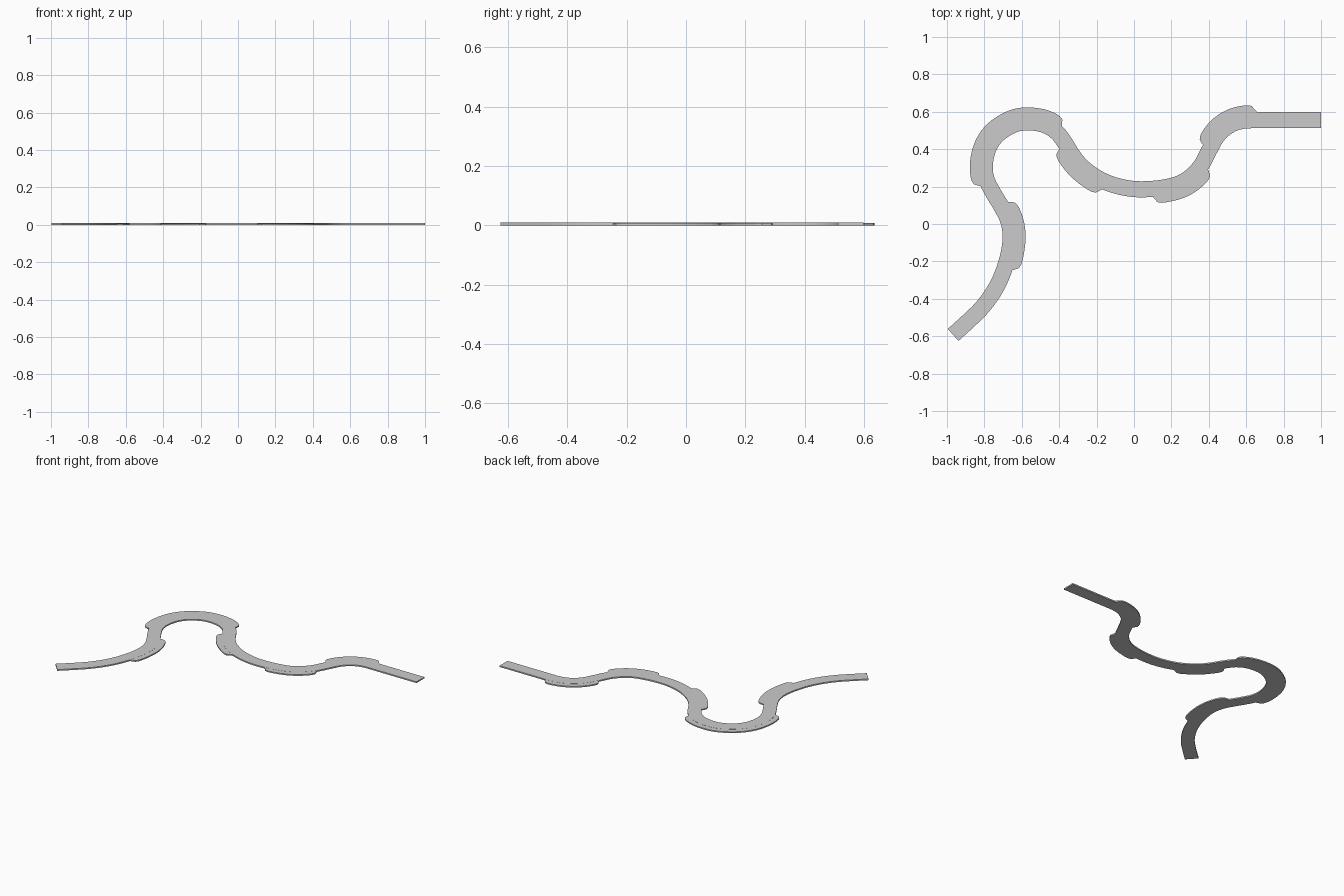
import bpy, bmesh, math
from mathutils import Vector

if "Cube" in bpy.data.objects:
    bpy.data.objects.remove(bpy.data.objects["Cube"])

HALF = 0.043      # half road width
CURB = 0.034      # curb width
PATH = [(1, .555), (.8, .555), (.63, .555), (.585, .552), (.53, .537), (.475, .502),
        (.435, .455), (.40, .39), (.36, .315), (.305, .255), (.25, .22), (.185, .2),
        (.1, .188), (0, .187), (-.1, .206), (-.19, .243), (-.275, .304), (-.33, .37),
        (-.37, .435), (-.415, .492), (-.48, .53), (-.56, .543), (-.64, .532),
        (-.728, .478), (-.779, .403), (-.798, .31), (-.787, .235), (-.752, .165),
        (-.71, .095), (-.675, .025), (-.66, -.05), (-.665, -.13), (-.685, -.215),
        (-.717, -.3), (-.762, -.38), (-.82, -.455), (-.89, -.523), (-.967, -.593)]


def smooth_path(pts, steps=5):
    p = [Vector(q) for q in pts]
    p = [2 * p[0] - p[1]] + p + [2 * p[-1] - p[-2]]
    out = []
    for i in range(1, len(p) - 2):
        a, b, c, d = p[i - 1:i + 3]
        for k in range(steps):
            t = k / steps
            out.append(0.5 * (2 * b + (c - a) * t + (2 * a - 5 * b + 4 * c - d) * t * t
                              + (3 * b - a - 3 * c + d) * t ** 3))
    return out + [p[-2]]


line = smooth_path(PATH)
normals = []          # pointing left of travel
for i in range(len(line)):
    t = (line[min(i + 1, len(line) - 1)] - line[max(i - 1, 0)]).normalized()
    normals.append(Vector((-t.y, t.x)))


def strip(name, edge_a, edge_b, top):
    """Flat slab between two edges."""
    bm = bmesh.new()
    rings = []
    for a, b in zip(edge_a, edge_b):
        rings.append([bm.verts.new((p.x, p.y, z)) for p, z in
                      ((a, 0), (b, 0), (b, top), (a, top))])
    for r, s in zip(rings, rings[1:]):
        for k in range(4):
            m = (k + 1) % 4
            bm.faces.new((r[k], r[m], s[m], s[k]))
    bm.faces.new(rings[0])
    bm.faces.new(rings[-1])
    bmesh.ops.recalc_face_normals(bm, faces=bm.faces)
    me = bpy.data.meshes.new(name)
    bm.to_mesh(me)
    bm.free()
    ob = bpy.data.objects.new(name, me)
    bpy.context.collection.objects.link(ob)


# Road surface
strip("road", [p + n * HALF for p, n in zip(line, normals)],
      [p - n * HALF for p, n in zip(line, normals)], 0.009)


# Curbs on the outside of each bend, with rounded ends
def curb(name, start, end, side):
    edge = [p + n * HALF * side for p, n in zip(line, normals)]
    near = lambda q: min(range(len(edge)), key=lambda i: (edge[i] - Vector(q)).length)
    i0, i1 = near(start), near(end)
    idx = range(i0, i1 + 1)
    dist = [0]
    for i in idx[1:]:
        dist.append(dist[-1] + (edge[i] - edge[i - 1]).length)
    inner, outer = [], []
    for i, d in zip(idx, dist):
        e = min(1, min(d, dist[-1] - d) / 0.05)
        w = 0.003 + CURB * math.sqrt(max(0, 1 - (1 - e) ** 2))
        inner.append(edge[i])
        outer.append(edge[i] + normals[i] * side * w)
    strip(name, inner, outer, 0.0085)


for n, (start, end, side) in enumerate([
        ((.655, .60), (.36, .43), -1),
        ((.39, .29), (.11, .145), 1),
        ((-.18, .19), (-.405, .40), 1),
        ((-.39, .525), (-.825, .205), -1),
        ((-.68, .12), (-.64, -.24), 1)]):
    curb(f"curb_{n + 1}", start, end, side)
